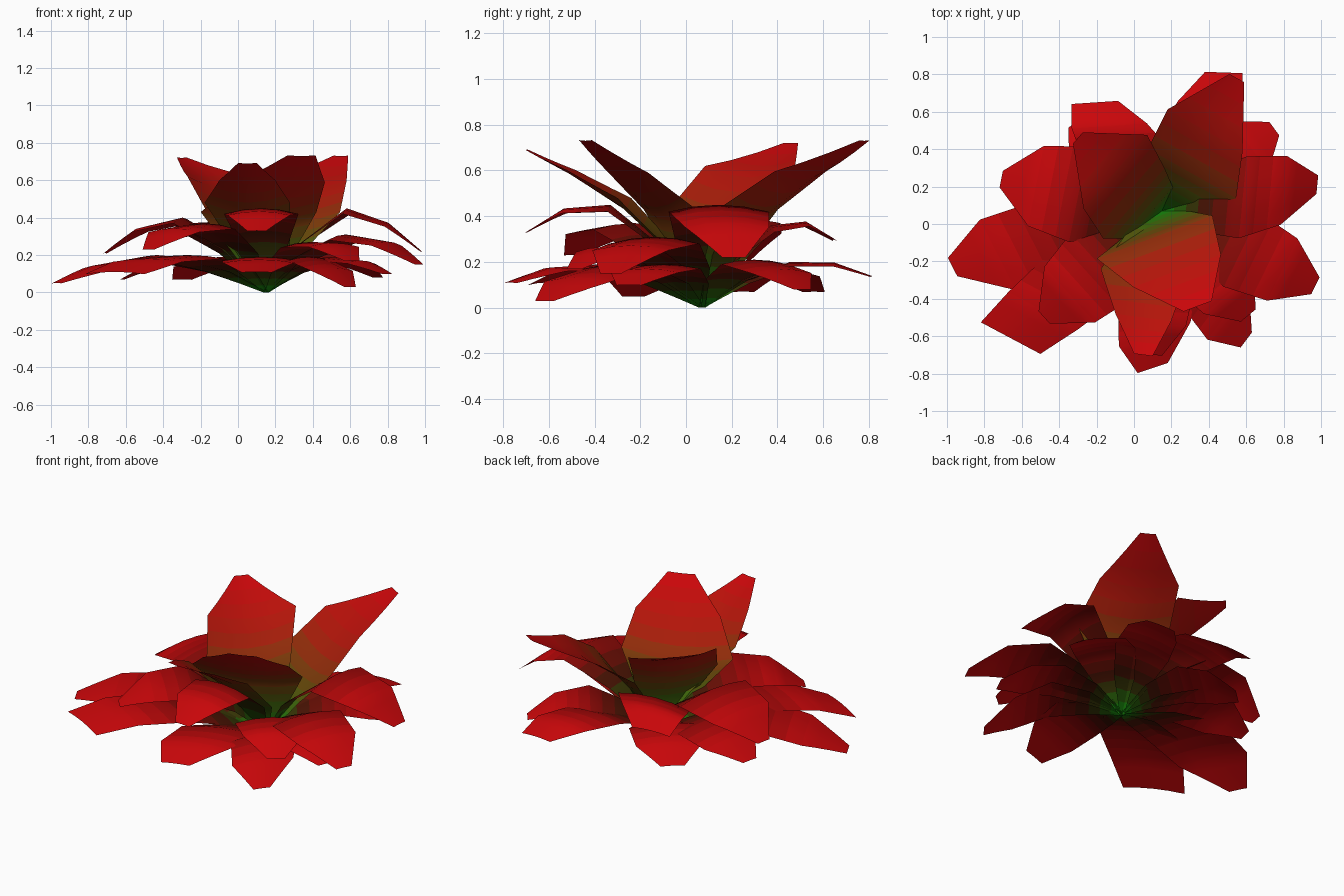
import bpy
from math import radians
from mathutils import Vector, Matrix

if "Cube" in bpy.data.objects:
    bpy.data.objects.remove(bpy.data.objects["Cube"])

STEM = Vector((0.15, 0.07, 0.0))
SUB = 3                      # rows between stations
ROWS = 4 * SUB


def gradient(name, stops):
    """Twelve colour steps through the given display colours (0-255)."""
    mats = []
    for i in range(ROWS):
        t = i / (ROWS - 1) * (len(stops) - 1)
        k = min(int(t), len(stops) - 2)
        c = Vector(stops[k]).lerp(Vector(stops[k + 1]), t - k) / 255
        m = bpy.data.materials.new(f"{name}_{i}")
        m.diffuse_color = (*[v ** 2.2 for v in c], 1)
        m.use_nodes = True
        m.node_tree.nodes["Principled BSDF"].inputs["Base Color"].default_value = m.diffuse_color
        mats.append(m)
    return mats


GREEN, RED = (30, 135, 20), (200, 15, 18)
inner_mats = gradient("inner_shade", [GREEN, (95, 78, 18), (172, 30, 18), RED])
lower_mats = gradient("lower_shade", [GREEN, (70, 28, 12), (150, 15, 15), RED, RED])


def sheet(name, stations, cup, turn, mats):
    """Petal sheet lofted through (centre, width) stations."""
    out = stations[-1][0] - stations[0][0]
    out.z = 0
    out = Matrix.Rotation(radians(turn), 3, 'Z') @ out.normalized()
    side = Vector((-out.y, out.x, 0))
    widest = max(w for _, w in stations)
    rows = []
    for (p, w), (q, v) in zip(stations, stations[1:]):
        for i in range(SUB):
            rows.append((p.lerp(q, i / SUB), w + (v - w) * i / SUB))
    rows.append(stations[-1])
    verts, faces = [], []
    for p, w in rows:
        for s in (-1, -0.5, 0, 0.5, 1):
            lift = cup * s * s * (w / widest) ** 2
            verts.append(p + side * (s * w / 2) + Vector((0, 0, lift)))
    for r in range(ROWS):
        for c in range(4):
            a = r * 5 + c
            faces.append((a, a + 1, a + 6, a + 5))
    me = bpy.data.meshes.new(name)
    me.from_pydata(verts, [], faces)
    for m in mats:
        me.materials.append(m)
    for i, poly in enumerate(me.polygons):
        poly.material_index = i // 4
        poly.use_smooth = True
    ob = bpy.data.objects.new(name, me)
    bpy.context.collection.objects.link(ob)


# upright inner petals: (knee, crest, outer, tip) centres with widths
inner = [
    [(0.22, 0.17, 0.22, 0.34), (0.31, 0.27, 0.38, 0.54),
     (0.38, 0.50, 0.56, 0.46), (0.55, 0.78, 0.73, 0.09)],
    [(0.09, 0.06, 0.22, 0.36), (0.00, 0.11, 0.38, 0.50),
     (-0.10, 0.28, 0.57, 0.52), (-0.30, 0.46, 0.72, 0.08)],
    [(0.13, -0.04, 0.22, 0.30), (0.05, -0.27, 0.43, 0.46),
     (0.05, -0.50, 0.58, 0.30), (0.05, -0.70, 0.69, 0.10)],
    [(0.13, 0.00, 0.22, 0.38), (0.11, -0.07, 0.38, 0.66),
     (0.23, -0.25, 0.56, 0.50), (0.34, -0.44, 0.73, 0.16)],
]
for n, pts in enumerate(inner, 1):
    stations = [(STEM, 0.03)] + [(Vector(p[:3]), p[3]) for p in pts]
    sheet(f"inner_petal_{n}", stations, 0.05, 0, inner_mats)

# drooping petals: tier: (cup, arch, outer width share,
#                         [(tip, crest height, width, tip width, turn)])
tiers = {
    "middle_petal": (-0.03, 0.05, 0.84, [
        ((0.98, 0.21, 0.22), 0.45, 0.44, 0.10, -15),
        ((0.97, -0.33, 0.15), 0.31, 0.44, 0.10, 0),
        ((0.61, -0.49, 0.17), 0.27, 0.42, 0.10, 0),
        ((0.10, -0.70, 0.33), 0.45, 0.40, 0.10, 0),
        ((-0.48, -0.50, 0.23), 0.37, 0.48, 0.09, 0),
        ((-0.71, 0.24, 0.21), 0.40, 0.52, 0.09, 0),
        ((-0.21, 0.65, 0.30), 0.36, 0.48, 0.25, -28),
    ]),
    "outer_petal": (-0.02, 0.03, 0.92, [
        ((-0.97, -0.23, 0.05), 0.20, 0.46, 0.11, 12),
        ((-0.66, -0.61, 0.11), 0.20, 0.46, 0.36, 22),
        ((0.10, -0.77, 0.11), 0.19, 0.44, 0.17, 22),
        ((0.60, -0.62, 0.03), 0.19, 0.40, 0.10, 20),
        ((0.80, -0.25, 0.10), 0.19, 0.36, 0.12, 0),
        ((0.75, 0.51, 0.08), 0.21, 0.36, 0.09, 0),
        ((0.48, 0.81, 0.14), 0.20, 0.38, 0.20, 22),
        ((-0.30, 0.56, 0.07), 0.19, 0.42, 0.14, 0),
        ((-0.62, 0.25, 0.07), 0.19, 0.42, 0.10, 0),
    ]),
}
for tier, (cup, arch, share, petals) in tiers.items():
    for n, (tip, crest_z, width, tip_width, turn) in enumerate(petals, 1):
        tip = Vector(tip)
        crest = STEM.lerp(tip, 0.52)
        crest.z = crest_z
        knee = STEM.lerp(crest, 0.45)
        knee.z = crest_z * 0.6
        outer = crest.lerp(tip, 0.55) + Vector((0, 0, arch))
        stations = [(STEM, 0.03), (knee, width * 0.65), (crest, width),
                    (outer, width * share), (tip, tip_width)]
        sheet(f"{tier}_{n}", stations, cup, turn, lower_mats)
